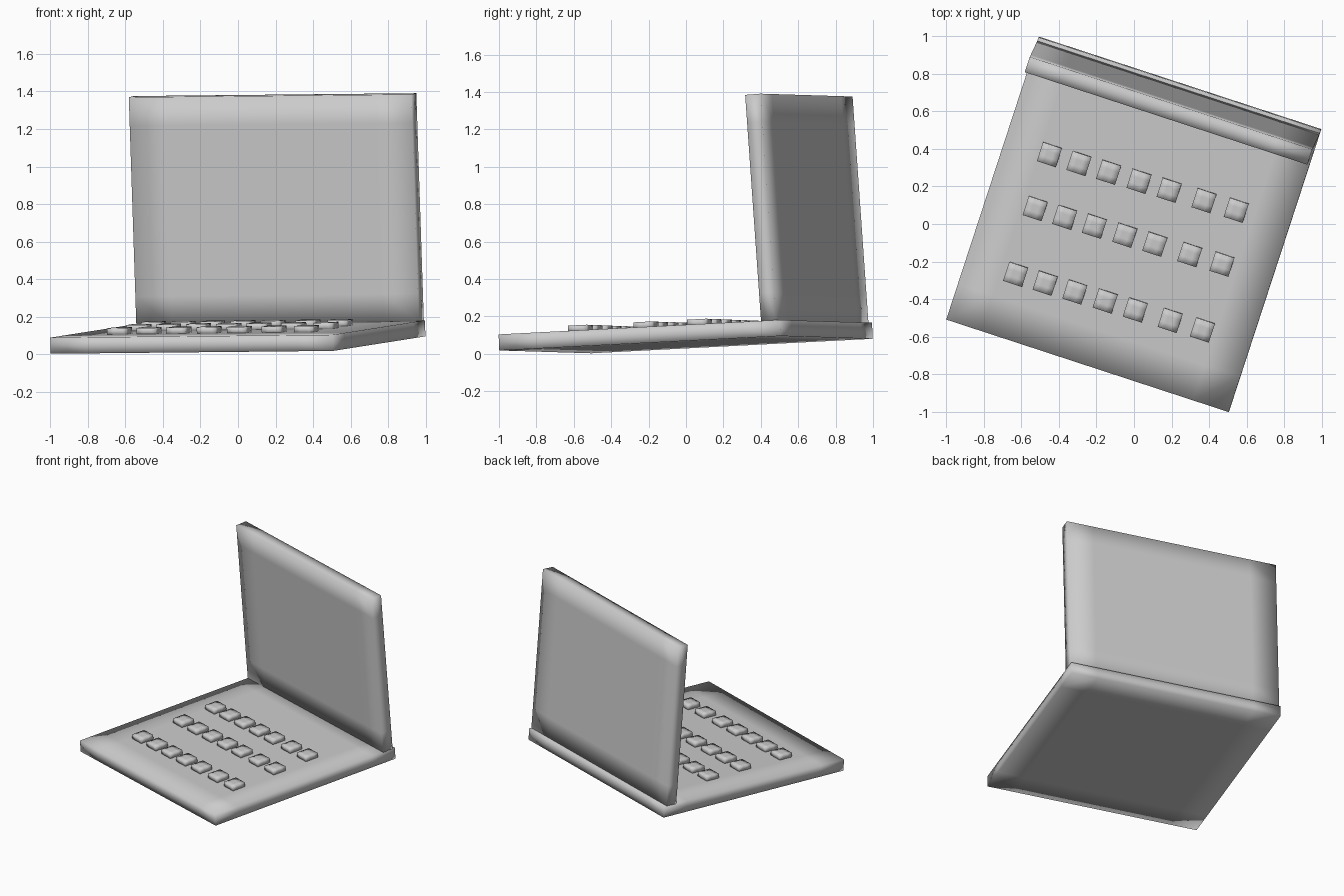
import bpy, bmesh
from math import radians
from mathutils import Matrix, Vector

if "Cube" in bpy.data.objects:
    bpy.data.objects.remove(bpy.data.objects["Cube"])

# Whole laptop is turned about z and tipped slightly, front-left corner lowest
BODY = (Matrix.Translation((0, 0, 0.049))
        @ Matrix.Rotation(radians(-18.1), 4, 'Z')
        @ Matrix.Rotation(radians(2.8), 4, 'X')
        @ Matrix.Rotation(radians(-0.55), 4, 'Y'))
SIDE, THICK = 1.584, 0.086


def slab(name, size, loops, matrix):
    """Softly shaded box standing on its local origin, cut into even loops."""
    bm = bmesh.new()
    bmesh.ops.create_cube(bm, size=1)
    bmesh.ops.translate(bm, verts=bm.verts, vec=(0, 0, 0.5))
    bmesh.ops.scale(bm, verts=bm.verts, vec=size)
    for axis, count in enumerate(loops):
        normal = Vector((0, 0, 0))
        normal[axis] = 1
        start = 0 if axis == 2 else -size[axis] / 2
        for i in range(1, count):
            bmesh.ops.bisect_plane(bm, geom=bm.verts[:] + bm.edges[:] + bm.faces[:],
                                   plane_co=normal * (start + size[axis] * i / count),
                                   plane_no=normal)
    for f in bm.faces:
        f.smooth = True
    mesh = bpy.data.meshes.new(name)
    bm.to_mesh(mesh)
    bm.free()
    obj = bpy.data.objects.new(name, mesh)
    obj.matrix_world = matrix
    bpy.context.collection.objects.link(obj)
    return obj


# Keyboard base
slab("base", (SIDE, SIDE, THICK), (8, 8, 2), BODY)

# Screen, hinged just in front of the back edge and leaning a little forward
hinge = Matrix.Translation((0, 0.729, THICK - 0.003)) @ Matrix.Rotation(radians(1.6), 4, 'X')
slab("screen", (SIDE, THICK, 1.216), (8, 2, 8), BODY @ hinge)

# Three rows of seven keys
columns = (-0.542, -0.378, -0.213, -0.044, 0.123, 0.317, 0.496)
rows = ((0.0, 0.231), (0.017, -0.066), (0.027, -0.432))
for r, (shift, y) in enumerate(rows):
    for c, x in enumerate(columns):
        spot = Matrix.Translation((x + shift, y + 0.027 * x, THICK - 0.003))
        slab(f"key_{r + 1}_{c + 1}", (0.106, 0.106, 0.036), (3, 3, 2), BODY @ spot)
